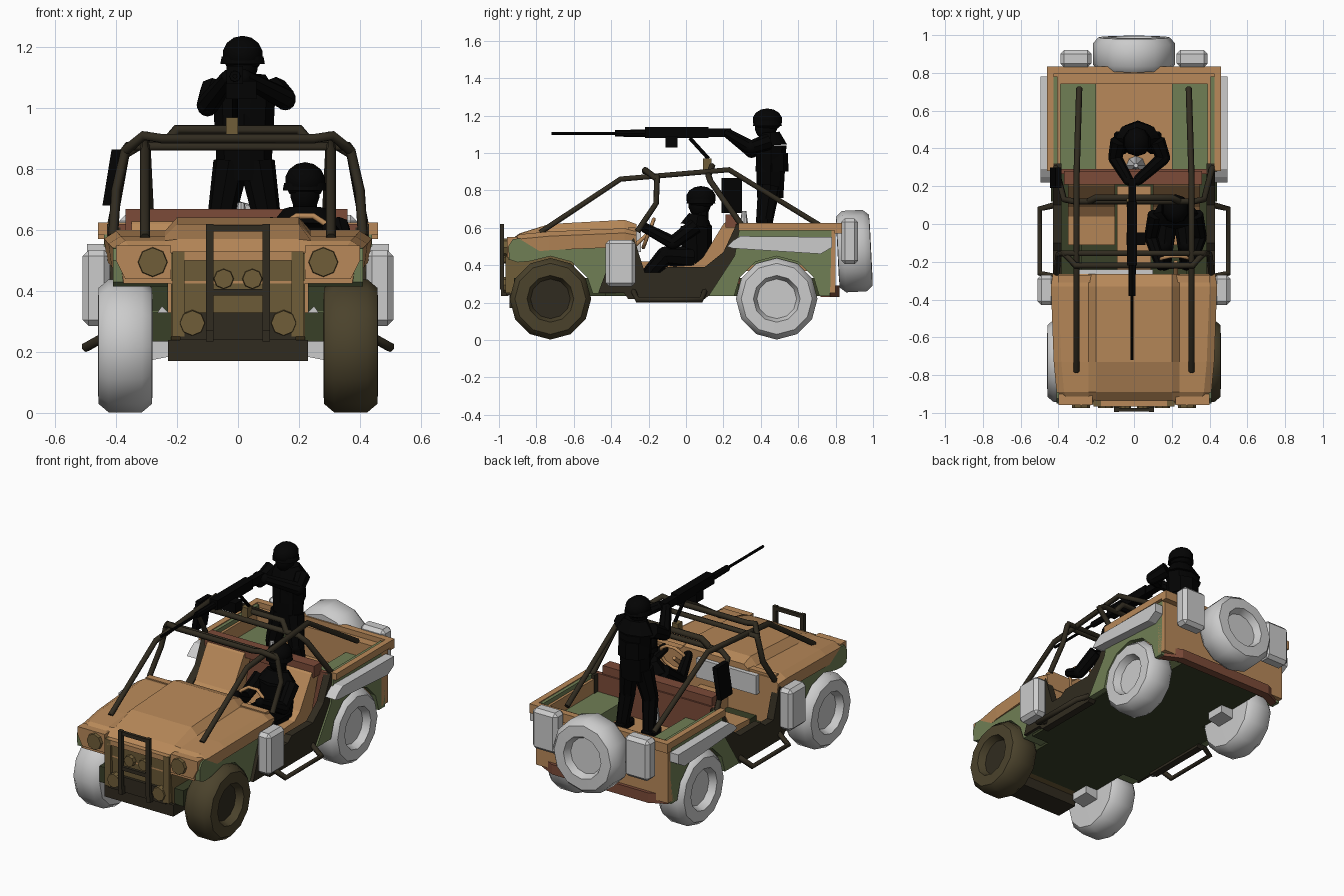
import bpy, bmesh, math
from mathutils import Vector, Matrix

if "Cube" in bpy.data.objects:
    bpy.data.objects.remove(bpy.data.objects["Cube"])

def mat(name, r, g, b):
    m = bpy.data.materials.new(name)
    m.diffuse_color = (r, g, b, 1)
    m.use_nodes = True
    m.node_tree.nodes["Principled BSDF"].inputs["Base Color"].default_value = m.diffuse_color
    return m

TAN = mat("tan", .48, .25, .10)
GREEN = mat("green", .16, .21, .09)
DARK = mat("dark", .03, .024, .014)
OLIVE = mat("olive", .16, .11, .04)
TYRE = mat("tyre", .07, .055, .025)
BLACK = mat("black", .001, .001, .001)
RED = mat("red_brown", .2, .07, .04)
UNDER = mat("under", .04, .05, .02)

def finish(name, bm, m=None, smooth=False):
    bmesh.ops.recalc_face_normals(bm, faces=bm.faces)
    me = bpy.data.meshes.new(name)
    bm.to_mesh(me)
    bm.free()
    ob = bpy.data.objects.new(name, me)
    bpy.context.collection.objects.link(ob)
    if m:
        me.materials.append(m)
    if smooth:
        bpy.ops.object.select_all(action='DESELECT')
        ob.select_set(True)
        bpy.context.view_layer.objects.active = ob
        bpy.ops.object.shade_smooth_by_angle(angle=math.radians(40))
    return ob

def loft(name, rings, m=None, smooth=False):
    """Skin equal-length rings and cap both ends."""
    bm = bmesh.new()
    vs = [[bm.verts.new(p) for p in r] for r in rings]
    n = len(vs[0])
    for a, b in zip(vs, vs[1:]):
        for j in range(n):
            bm.faces.new((a[j], a[(j + 1) % n], b[(j + 1) % n], b[j]))
    bm.faces.new(vs[0])
    bm.faces.new(vs[-1])
    return finish(name, bm, m, smooth)

def box(name, x0, x1, y0, y1, z0, z1, m=None, bevel=0):
    bm = bmesh.new()
    bmesh.ops.create_cube(bm, size=1, matrix=Matrix.Translation(((x0+x1)/2, (y0+y1)/2, (z0+z1)/2))
                          @ Matrix.Diagonal((abs(x1-x0), y1-y0, z1-z0, 1)))
    if bevel:
        bmesh.ops.bevel(bm, geom=bm.edges[:], offset=bevel, segments=1, affect='EDGES')
    return finish(name, bm, m)

def prism(name, prof, x0, x1, m=None):
    return loft(name, [[(x, y, z) for y, z in prof] for x in (x0, x1)], m)

def limb(name, a, b, r1, r2, m=BLACK, n=8, wide=1, smooth=True):
    a, b = Vector(a), Vector(b)
    d = b - a
    bm = bmesh.new()
    bmesh.ops.create_cone(bm, cap_ends=True, segments=n, radius1=r1, radius2=r2, depth=d.length)
    rot = d.to_track_quat('Z', 'Y').to_matrix().to_4x4()
    bm.transform(Matrix.Translation((a + b) / 2) @ Matrix.Diagonal((wide, 1, 1, 1)) @ rot)
    return finish(name, bm, m, smooth)

def ball(name, c, r, m=BLACK):
    bm = bmesh.new()
    bmesh.ops.create_uvsphere(bm, u_segments=10, v_segments=7, radius=1,
                              matrix=Matrix.Translation(c) @ Matrix.Diagonal((*r, 1)))
    return finish(name, bm, m, True)

def tube(name, pts, r=.0165, m=DARK):
    cu = bpy.data.curves.new(name, 'CURVE')
    cu.dimensions = '3D'
    cu.bevel_depth, cu.bevel_resolution, cu.use_fill_caps = r, 1, True
    sp = cu.splines.new('POLY')
    sp.points.add(len(pts) - 1)
    for p, q in zip(sp.points, pts):
        p.co = (*q, 1)
    cu.materials.append(m)
    ob = bpy.data.objects.new(name, cu)
    bpy.context.collection.objects.link(ob)

def mirrored(half):
    return half + [(-x, y, z) for x, y, z in reversed(half)]

def arc(cy, cz, r, angles):
    return [(cy + r*math.cos(math.radians(a)), cz + r*math.sin(math.radians(a))) for a in angles]

def wheel(name, c, axis, tyre=None, hub=None):
    d = Vector(axis).normalized()
    up = Vector((0, 0, -1))
    side = d.cross(up).normalized()
    up = side.cross(d)
    def lathe(nm, prof, m):
        loft(nm, [[Vector(c) + d*h + (up*math.cos(t) + side*math.sin(t))*r
             for t in [k*math.pi/6 for k in range(12)]] for r, h in prof], m, smooth=True)
    lathe(name + "_tyre", [(.105, .045), (.125, .09), (.19, .088), (.218, .055), (.218, -.055),
                           (.19, -.088), (.12, -.09)], tyre)
    lathe(name + "_hub", [(.1, .03), (.106, .048)], hub)

# wheels and suspension
for s in (-1, 1):
    for y, w in ((-.725, "front"), (.485, "rear")):
        painted = s == 1 and w == "front"
        wheel(w + "_wheel", (s*.37, y, .22), (s, 0, 0), TYRE if painted else None, DARK if painted else None)
        arm = [(.2, .19), (.3, .17), (.3, .28), (.25, .35), (.2, .3)]
        loft("suspension_arm", [[(s*x, yy, z) for x, z in arm] for yy in (y-.06, y+.06)])
wheel("spare_wheel", (0, .9, .475), (0, 1, .05))

# hood with raised centre and lower fender tops
rings = []
for y, top, f, ox in ((-.95, .515, .525, .385), (-.89, .57, .565, .41), (-.73, .62, .58, .425),
                      (-.33, .642, .597, .44), (-.265, .62, .585, .43)):
    rings.append(mirrored([(ox-.01, y, f-.1), (ox, y, f-.025), (ox-.04, y, f), (.24, y, f), (.2, y, top)]))
loft("hood", rings, TAN)
prism("grille", [(-.955, .525), (-.94, .25), (-.92, .23), (-.6, .24), (-.6, .5)], -.22, .22, OLIVE)
for x in (-.215, .175):
    box("grille_post", x, x+.04, -.965, -.93, .25, .53, OLIVE)
box("grille_top", -.2, .2, -.965, -.93, .5, .53, TAN)
box("grille_lower_panel", -.19, .19, -.962, -.93, .24, .33, DARK)
box("front_bumper", -.23, .23, -.945, -.8, .17, .24, DARK)

# lamps and brush guard
for s in (-1, 1):
    for x, z, r in ((.28, .495, .052), (.15, .295, .045), (.047, .44, .035)):
        limb("lamp", (s*x, -.975, z), (s*x, -.93, z), r*.9, r, OLIVE, smooth=False)
    lamp_panel = [(.22, .44), (.37, .44), (.4, .5), (.4, .55), (.22, .55)]
    loft("lamp_panel", [[(s*x, y, z) for x, z in lamp_panel] for y in (-.957, -.9)], TAN)
    box("guard_post", s*.105, s*.08, -.995, -.972, .27, .62, DARK)
    box("guard_foot", s*.105, s*.08, -.99, -.95, .235, .28, DARK)
for z in (.595, .385):
    box("guard_rail", -.1, .1, -.993, -.974, z, z+.022, DARK)

# sides: fenders, sills, rear panels
fender = [(-.925, .54), (-.95, .5), (-.945, .43), (-.9, .415)] + arc(-.725, .22, .228, (118, 90, 60, 30, 7)) + \
         [(-.36, .25), (-.28, .5), (-.3, .58)]
sill = [(-.47, .25), (-.33, .25), (-.31, .22), (.1, .22), (.15, .26), (.32, .5), (.32, .62), (.27, .62), (.2, .47),
        (.1, .39), (-.1, .39), (-.14, .36), (-.22, .36), (-.28, .55), (-.36, .55)]
rear = [(.12, .235)] + arc(.485, .22, .228, (176, 150, 120, 90, 60, 30, 4)) + \
       [(.77, .235), (.78, .62), (.29, .62), (.26, .45)]
for s in (-1, 1):
    prism("fender", fender, s*.23, s*.41, GREEN)
    prism("door_sill", sill, s*.385, s*.43, DARK)
    prism("rear_side_panel", rear, s*.405, s*.44, GREEN)
    box("bed_rail", s*.425, s*.46, .28, .83, .585, .625, TAN)
    box("bed_bench", s*.2, s*.41, .29, .74, .4, .51, GREEN)
    box("bed_side_ledge", s*.39, s*.43, .29, .78, .5, .595, TAN)

# tub: floors, walls
box("chassis", -.28, .28, -.92, .77, .235, .33, UNDER)
box("cab_floor", -.4, .4, -.43, .28, .235, .3, UNDER)
box("firewall", -.4, .4, -.31, -.27, .25, .6, TAN)
box("tunnel", -.09, .09, -.28, .2, .3, .42, TAN)
box("dashboard", -.3, .1, -.28, -.24, .47, .585)
box("bed_floor", -.41, .41, .27, .79, .37, .42, TAN)
box("bed_front_wall", -.41, .41, .265, .29, .3, .62, RED)
box("tailgate", -.44, .44, .74, .8, .25, .595, TAN)
box("tailgate_rail", -.46, .46, .795, .835, .57, .625, TAN)
loft("rear_bumper", [[(x, y, z), (x, y+.05, z), (x, y+.05, z+.06), (x, y, z+.06)]
     for x, y, z in ((-.42, .72, .23), (-.32, .77, .23), (.32, .77, .23), (.42, .72, .23))], RED)

# seats and steering wheel
seat = [(-.1, .3), (-.11, .39), (.04, .4), (.09, .44), (.2, .62), (.25, .665), (.275, .63), (.2, .38), (.18, .3)]
for s in (-1, 1):
    prism("seat", seat, s*.1, s*.35, TAN)
box("seat_back_rail", -.37, .36, .21, .28, .6, .67, RED)
ring = [Vector((.22 + .09*math.cos(k*math.pi/5), -.2 + .03*math.sin(k*math.pi/5), .57 + .08*math.sin(k*math.pi/5)))
        for k in range(11)]
tube("steering_wheel", ring, .01, TAN)
tube("steering_column", [(.22, -.2, .57), (.22, -.28, .5)], .012, TAN)

# roll cage
for s in (-1, 1):
    tube("cage_long_bar", [(s*.305, -.78, .575), (s*.305, -.35, .86), (s*.305, .23, .91), (s*.29, .72, .61)])
    tube("side_step", [(s*.42, -.28, .26), (s*.5, -.26, .215), (s*.5, .08, .215), (s*.42, .1, .26)])
tube("cage_front_hoop", mirrored([(.41, -.26, .58), (.4, -.16, .73), (.37, -.155, .86), (.36, -.155, .875)]))
tube("cage_visor_bar", mirrored([(.37, -.155, .86), (.31, -.22, .91), (.25, -.22, .9)]))
tube("cage_rear_hoop", mirrored([(.415, .3, .61), (.37, .13, .85), (.32, .12, .88)]))
tube("gun_bridge", mirrored([(.24, .12, .88), (.2, .14, .93)]), .018)
loft("antenna_panel", [[(x, .19, z), (x, .3, z), (x+.03, .3, z), (x+.03, .19, z)]
     for x, z in ((-.445, .68), (-.415, .865))], BLACK)

# stowage: side boxes, rear cans, long bags
for s in (-1, 1):
    box("side_box", s*.42, s*.51, -.43, -.27, .285, .535, None, .02)
    box("rear_can", s*.225, s*.39, .83, .92, .405, .65, None, .02)
    bag = [(.22, .5), (.25, .49), (.72, .46), (.78, .495), (.78, .55), (.29, .555), (.25, .53)]
    prism("side_bag", bag, s*.43, s*.495)

# gun
limb("gun_barrel", (-.01, -.72, 1.105), (-.01, -.37, 1.105), .008, .008)
limb("gun_jacket", (-.01, -.38, 1.105), (-.01, -.2, 1.105), .018, .02)
box("gun_receiver", -.037, .017, -.22, .12, 1.08, 1.138, BLACK)
box("gun_rear", -.03, .01, .12, .24, 1.085, 1.13, BLACK)
box("ammo_box", -.04, .06, -.11, -.045, 1.03, 1.09, BLACK)
limb("gun_strut", (-.01, .02, 1.08), (-.01, .12, .97), .01, .01)
box("gun_mount", -.04, 0, .09, .135, .91, .97, OLIVE)
limb("pedestal", (.01, .31, .42), (.01, .31, .69), .05, .012, None)

# figures
def head(name, x, y, z):
    limb(name + "_neck", (x, y, z-.11), (x, y, z-.03), .04, .04)
    ball(name + "_face", (x, y-.008, z-.02), (.052, .06, .07))
    ball(name + "_helmet", (x, y, z+.015), (.07, .08, .063))
    limb(name + "_helmet_brim", (x, y, z-.015), (x, y, z+.01), .077, .072, n=10)

def path_limb(name, pts, radii):
    for i in range(len(pts) - 1):
        limb(name, pts[i], pts[i+1], radii[i], radii[i+1])
        ball(name + "_joint", pts[i+1], (radii[i+1],)*3)

limb("gunner_torso", (.02, .45, .76), (.02, .455, 1.04), .07, .082, wide=1.25)
limb("gunner_shoulders", (.02, .455, 1.04), (.02, .45, 1.11), .085, .05, wide=1.4)
limb("gunner_vest", (.02, .46, .9), (.02, .46, 1.0), .088, .085, wide=1.1)
head("gunner", .015, .435, 1.16)
path_limb("gunner_left_arm", [(.12, .44, 1.06), (.155, .35, 1.03), (.02, .23, 1.1)], (.045, .037, .028))
path_limb("gunner_right_arm", [(-.08, .44, 1.06), (-.1, .35, 1.01), (-.03, .23, 1.1)], (.045, .037, .028))
for s in (-1, 1):
    path_limb("gunner_leg", [(.02 + s*.042, .445, .82), (.02 + s*.075, .42, .64), (.02 + s*.09, .45, .45)],
              (.06, .046, .036))
    box("gunner_boot", .02 + s*.09 - .035, .02 + s*.09 + .035, .37, .49, .42, .47, BLACK, .012)

limb("driver_torso", (.22, .06, .41), (.22, .055, .61), .08, .085, wide=1.2)
limb("driver_shoulders", (.22, .055, .61), (.22, .065, .67), .085, .05, wide=1.4)
head("driver", .22, .08, .745)
for s in (-1, 1):
    path_limb("driver_arm", [(.22 + s*.105, .05, .61), (.22 + s*.13, -.07, .52), (.22 + s*.08, -.22, .6)],
              (.042, .036, .027))
    path_limb("driver_leg", [(.22 + s*.045, .04, .44), (.22 + s*.06, -.11, .45), (.22 + s*.06, -.21, .34)],
              (.06, .05, .038))
